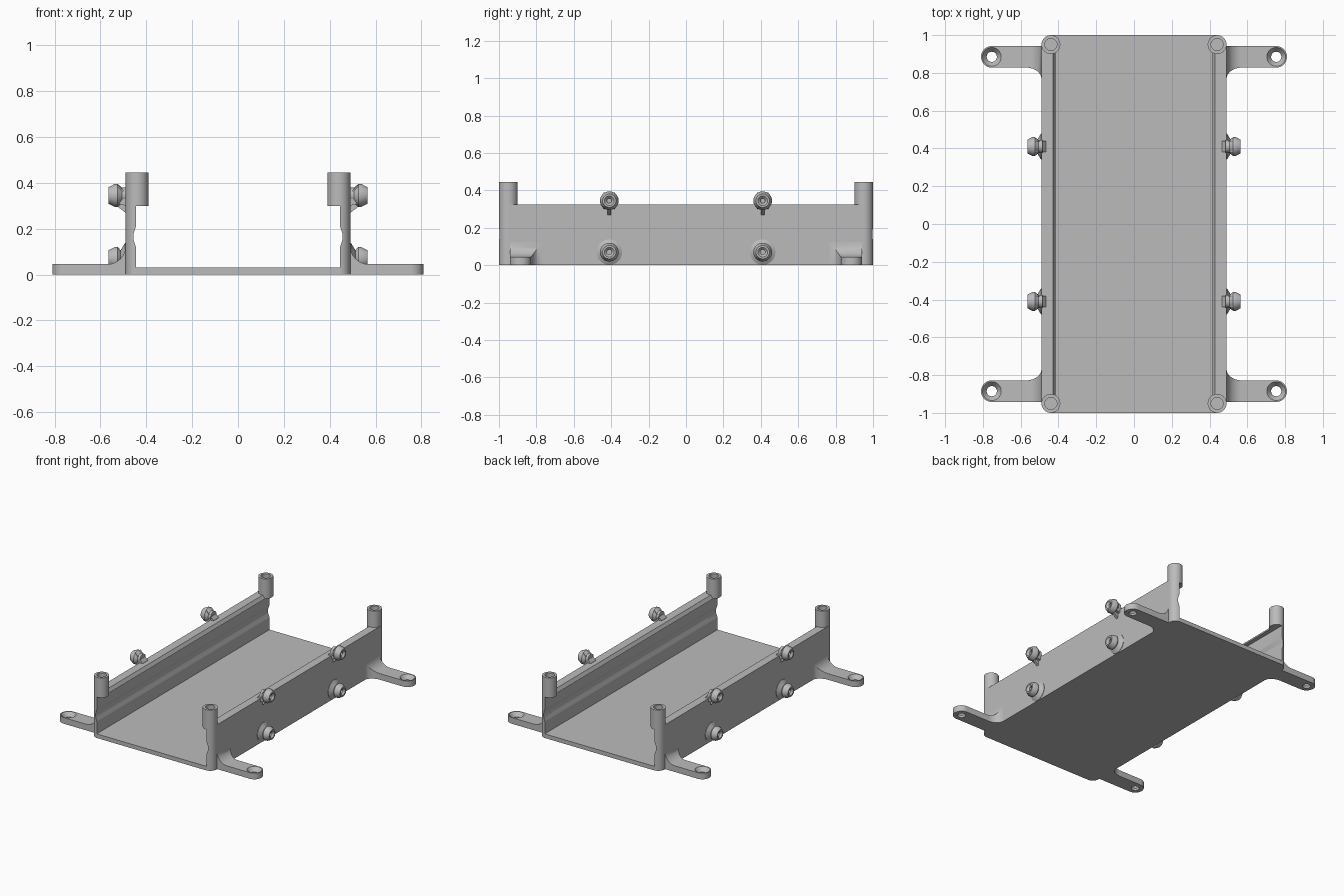
import bpy, bmesh, math
from mathutils import Matrix, Vector

if "Cube" in bpy.data.objects:
    bpy.data.objects.remove(bpy.data.objects["Cube"])

grey = bpy.data.materials.new("plain grey")
grey.diffuse_color = (0.5, 0.5, 0.5, 1)
grey.use_nodes = True
grey.node_tree.nodes["Principled BSDF"].inputs["Base Color"].default_value = grey.diffuse_color


def finish(name, bm, smooth=True):
    bmesh.ops.remove_doubles(bm, verts=bm.verts, dist=1e-5)
    bmesh.ops.recalc_face_normals(bm, faces=bm.faces)
    me = bpy.data.meshes.new(name)
    bm.to_mesh(me)
    bm.free()
    me.materials.append(grey)
    ob = bpy.data.objects.new(name, me)
    bpy.context.collection.objects.link(ob)
    if smooth:
        shade(ob)
    return ob


def select(ob):
    bpy.ops.object.select_all(action='DESELECT')
    ob.select_set(True)
    bpy.context.view_layer.objects.active = ob


def shade(ob):
    select(ob)
    bpy.ops.object.shade_smooth_by_angle(angle=math.radians(30))


def loft(name, rings, smooth=True):
    """Skin a list of equal-length closed sections and cap both ends."""
    bm = bmesh.new()
    rows = [[bm.verts.new(p) for p in ring] for ring in rings]
    n = len(rows[0])
    for a, b in zip(rows, rows[1:]):
        for i in range(n):
            j = (i + 1) % n
            bm.faces.new((a[i], a[j], b[j], b[i]))
    bm.faces.new(rows[0])
    bm.faces.new(rows[-1])
    return finish(name, bm, smooth)


def prism(name, profile, y0, y1):
    """Extrude an xz profile along y."""
    return loft(name, [[(x, y, z) for x, z in profile] for y in (y0, y1)], False)


def lathe(name, profile, matrix, sides=32):
    """Revolve (radius, height) points about z, then place with matrix."""
    rings = []
    for r, h in profile:
        ring = []
        for i in range(sides):
            a = 2 * math.pi * i / sides
            ring.append(matrix @ Vector((r * math.cos(a), r * math.sin(a), h)))
        rings.append(ring)
    return loft(name, rings)


def cut(ob, cutter):
    mod = ob.modifiers.new("cut", 'BOOLEAN')
    mod.operation = 'DIFFERENCE'
    mod.solver = 'EXACT'
    mod.object = cutter
    select(ob)
    bpy.ops.object.modifier_apply(modifier=mod.name)


cutters = []

# Inner channel shape, with a shallow groove along each side
half = [(0.445, 0.03), (0.445, 0.12), (0.455, 0.15), (0.455, 0.18),
        (0.445, 0.21), (0.445, 0.30)]
channel = prism("channel_cutter", half + [(-x, z) for x, z in reversed(half)], -1.1, 1.1)
cutters.append(channel)

# Floor plate
prism("floor", [(-0.44, 0), (0.44, 0), (0.44, 0.03), (-0.44, 0.03)], -1, 1)

# Knob profiles: flared neck, wide rim, chamfered face with a drilled recess
rim = [(0.05, 0.525), (0.05, 0.538), (0.036, 0.565), (0.026, 0.565),
       (0.013, 0.552), (0.013, 0.505)]
lower_knob = [(0.068, 0.485), (0.068, 0.493), (0.036, 0.512)] + rim
upper_knob = [(0.034, 0.485), (0.034, 0.505)] + rim

for sx in (-1, 1):
    # Side wall with an inward sloping lip at the top
    wall = prism("side_wall", [(sx * x, z) for x, z in
                 [(0.49, 0), (0.49, 0.325), (0.43, 0.325), (0.415, 0.30), (0.415, 0)]],
                 -0.95, 0.95)
    cut(wall, channel)

    for sy in (-1, 1):
        # Corner post with a screw hole
        post = lathe("corner_post",
                     [(0.05, 0), (0.05, 0.445), (0.032, 0.445), (0.032, 0.34)],
                     Matrix.Translation((sx * 0.44, sy * 0.95, 0)))
        cut(post, channel)
        shade(post)

        # Mounting ear: filleted root, straight arm, round end
        yc, r, xc, f = 0.885, 0.057, 0.753, 0.08
        stations = [(0.475, 0.125, r + 0.06, r)]
        for i in range(9):
            a = math.pi / 2 * i / 8
            x = 0.49 + f * (1 - math.cos(a))
            k = 1 - math.sin(a)
            stations.append((x, 0.045 + f * k, r + 0.06 * k, r))
        for i in range(13):
            a = math.pi / 2 * i / 12
            w = max(r * math.cos(a), 0.002)
            stations.append((xc + r * math.sin(a), 0.045, w, w))
        ear = loft("mounting_ear", [
            [(sx * x, sy * (yc - wi), 0), (sx * x, sy * (yc + wo), 0),
             (sx * x, sy * (yc + wo), z), (sx * x, sy * (yc - wi), z)]
            for x, z, wi, wo in stations])
        hole = lathe("countersink_cutter",
                     [(0.027, -0.02), (0.027, 0.015), (0.05, 0.045), (0.05, 0.08)],
                     Matrix.Translation((sx * xc, sy * yc, 0)))
        cutters.append(hole)
        cut(ear, hole)
        shade(ear)

        # Knobs on the outside of the wall
        turn = Matrix.Rotation(sx * math.pi / 2, 4, 'Y')
        y = sy * 0.41
        lathe("lower_knob", lower_knob, Matrix.Translation((0, y, 0.07)) @ turn)
        lathe("upper_knob", upper_knob, Matrix.Translation((0, y, 0.345)) @ turn)
        # Sloped seat joining the upper knob to the wall top
        prism("knob_seat", [(sx * x, z) for x, z in
              [(0.465, 0.32), (0.465, 0.327), (0.49, 0.355), (0.525, 0.39),
               (0.525, 0.31), (0.49, 0.30)]], y - 0.03, y + 0.03)
        # Small rib under the upper knob
        prism("knob_rib", [(sx * x, z) for x, z in
              [(0.485, 0.265), (0.53, 0.30), (0.53, 0.33), (0.485, 0.33)]],
              y - 0.009, y + 0.009)

for c in cutters:
    bpy.data.objects.remove(c)
